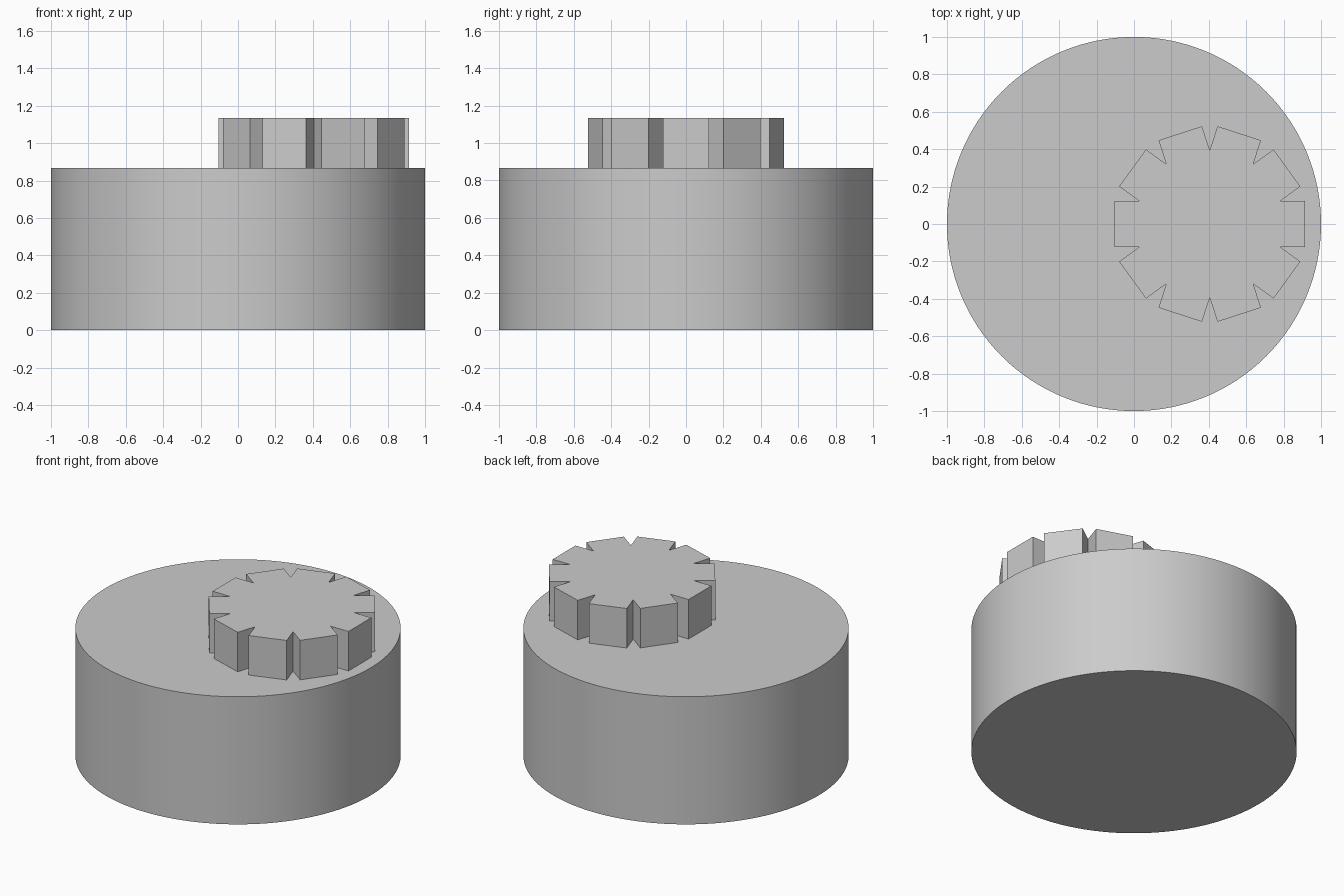
import bpy
import bmesh
from math import cos, sin, pi, radians
from mathutils import Matrix, Vector

cube = bpy.data.objects.get("Cube")
if cube:
    bpy.data.objects.remove(cube, do_unlink=True)

DISC_TOP = 0.866
GEAR_TOP = 1.134
TEETH = 10

# Single grey material
grey = bpy.data.materials.new("plain_grey")
grey.use_nodes = True
colour = (0.6, 0.6, 0.6, 1)
grey.diffuse_color = colour
grey.node_tree.nodes["Principled BSDF"].inputs["Base Color"].default_value = colour


def extrude_outline(name, outline, z0, z1):
    """Make a solid prism from a flat outline."""
    bm = bmesh.new()
    base = bm.faces.new([bm.verts.new((x, y, z0)) for x, y in outline])
    result = bmesh.ops.extrude_face_region(bm, geom=[base], use_keep_orig=True)
    top = [v for v in result["geom"] if isinstance(v, bmesh.types.BMVert)]
    bmesh.ops.translate(bm, verts=top, vec=(0, 0, z1 - z0))
    bmesh.ops.recalc_face_normals(bm, faces=bm.faces)
    mesh = bpy.data.meshes.new(name)
    bm.to_mesh(mesh)
    bm.free()
    mesh.materials.append(grey)
    obj = bpy.data.objects.new(name, mesh)
    bpy.context.collection.objects.link(obj)
    return obj


# Round base
sides = 128
circle = [(cos(2 * pi * i / sides), sin(2 * pi * i / sides)) for i in range(sides)]
disc = extrude_outline("round_base", circle, 0, DISC_TOP)
bpy.ops.object.select_all(action="DESELECT")
disc.select_set(True)
bpy.context.view_layer.objects.active = disc
bpy.ops.object.shade_smooth_by_angle(angle=radians(30))

# Off-centre gear: square teeth parted by V notches
root, tip = 0.395, 0.51
half_width = root * sin(pi / TEETH)
centre = Vector((0.405, 0))
gear_outline = []
for i in range(TEETH):
    turn = Matrix.Rotation(2 * pi * i / TEETH, 2)
    tooth = [(root * cos(pi / TEETH), -half_width), (tip, -half_width), (tip, half_width)]
    gear_outline += [centre + turn @ Vector(p) for p in tooth]
extrude_outline("gear", gear_outline, DISC_TOP, GEAR_TOP)
